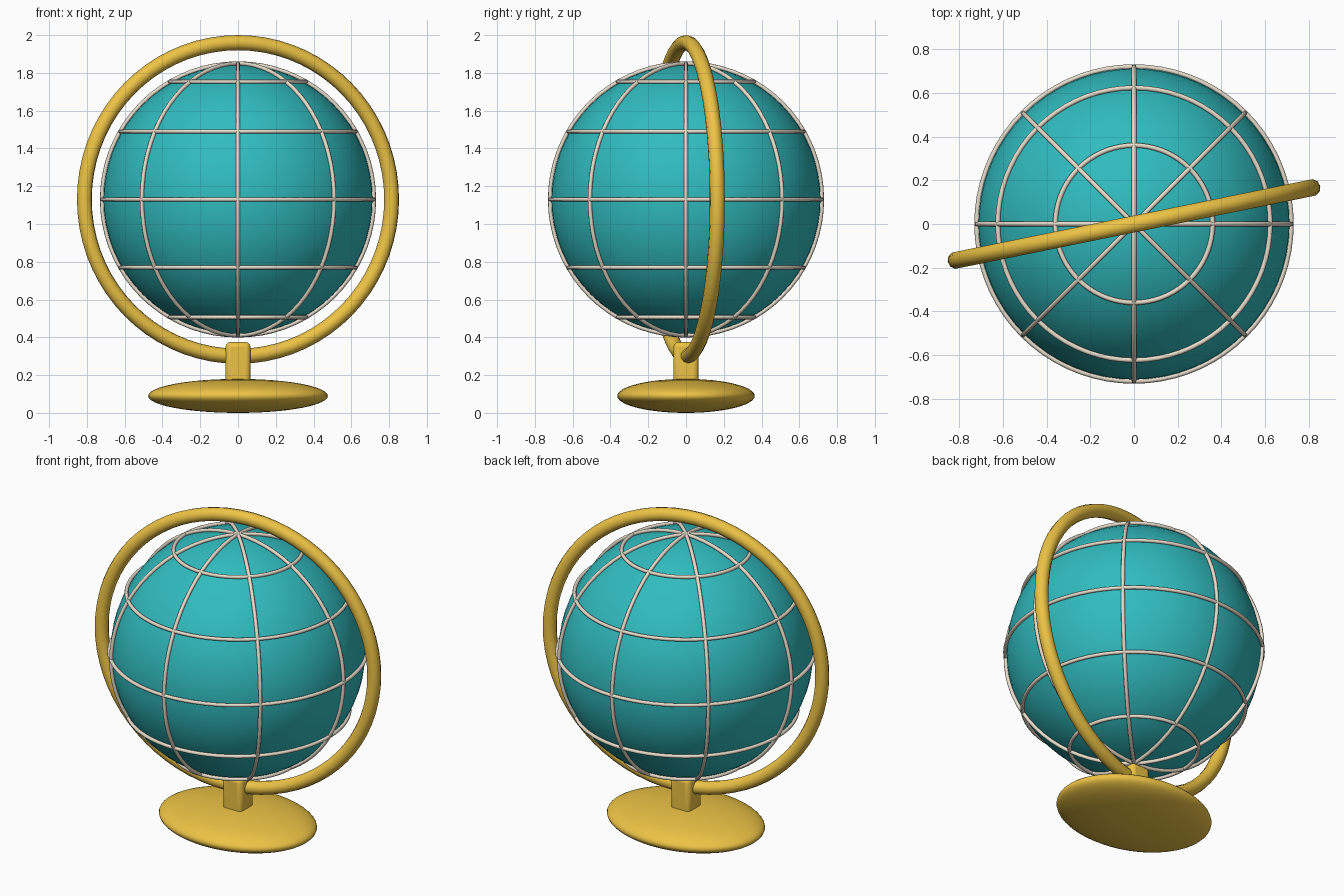
import bpy
from math import radians, pi

if "Cube" in bpy.data.objects:
    bpy.data.objects.remove(bpy.data.objects["Cube"])

CENTRE = (0, 0, 1.13)


def material(name, color):
    m = bpy.data.materials.new(name)
    m.diffuse_color = color
    m.use_nodes = True
    m.node_tree.nodes["Principled BSDF"].inputs["Base Color"].default_value = m.diffuse_color
    return m


teal = material("teal", (0.03, 0.5, 0.52, 1))
gold = material("gold", (0.85, 0.55, 0.06, 1))
cream = material("cream", (0.8, 0.72, 0.6, 1))


def finish(name, mat):
    ob = bpy.context.object
    ob.name = name
    ob.data.materials.append(mat)
    bpy.ops.object.shade_smooth_by_angle(angle=radians(50))
    return ob


def ring(name, mat, z, major, minor, rot=(0, 0, 0), sides=8):
    bpy.ops.mesh.primitive_torus_add(
        location=(0, 0, z), rotation=rot, major_radius=major, minor_radius=minor,
        major_segments=72, minor_segments=sides)
    return finish(name, mat)


# Globe ball
bpy.ops.mesh.primitive_uv_sphere_add(segments=64, ring_count=32, radius=0.712, location=CENTRE)
finish("globe", teal)

# Latitude wires at the equator, 30 and 60 degrees
for name, dz, r in (("equator", 0, 0.72), ("north_30", 0.36, 0.6235), ("south_30", -0.36, 0.6235),
                    ("north_60", 0.6235, 0.36), ("south_60", -0.6235, 0.36)):
    ring("latitude_" + name, cream, CENTRE[2] + dz, r, 0.011)

# Longitude wires: four full circles through the poles
for i in range(4):
    ring(f"longitude_{i * 45}", cream, CENTRE[2], 0.72, 0.011, (pi / 2, 0, i * pi / 4))

# Gold outer hoop, turned slightly about the vertical axis
ring("hoop", gold, CENTRE[2], 0.83, 0.04, (pi / 2, 0, radians(11.5)), sides=10)

# Square post with rounded edges
bpy.ops.mesh.primitive_cube_add(size=1, location=(0, 0, 0.2325))
post = bpy.context.object
post.dimensions = (0.132, 0.132, 0.285)
bpy.ops.object.transform_apply(location=False, rotation=False, scale=True)
bevel = post.modifiers.new("rounding", "BEVEL")
bevel.width = 0.026
bevel.segments = 3
finish("post", gold)

# Flattened oval base
bpy.ops.mesh.primitive_uv_sphere_add(segments=48, ring_count=24, radius=1, location=(0, 0, 0.09))
bpy.context.object.scale = (0.476, 0.364, 0.09)
bpy.ops.object.transform_apply(location=False, rotation=False, scale=True)
finish("base", gold)
